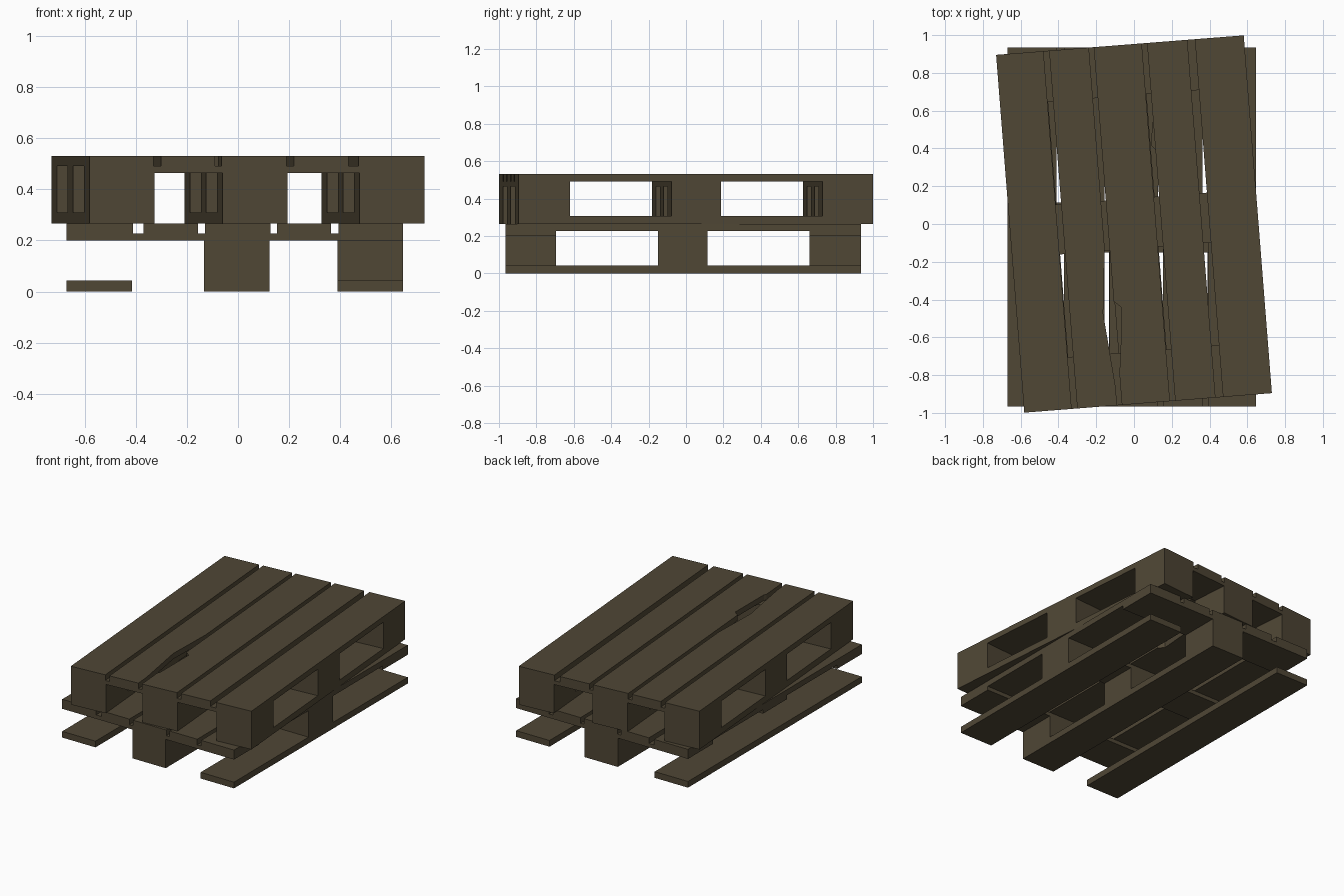
import bpy, bmesh, math
from mathutils import Matrix

if "Cube" in bpy.data.objects:
    bpy.data.objects.remove(bpy.data.objects["Cube"])

wood = bpy.data.materials.new("weathered_wood")
wood.diffuse_color = (0.080, 0.063, 0.036, 1)
wood.use_nodes = True
wood.node_tree.nodes["Principled BSDF"].inputs["Base Color"].default_value = wood.diffuse_color


def prism(name, pts, z0, z1, place):
    """Extrude a counter-clockwise outline from z0 to z1."""
    bm = bmesh.new()
    face = bm.faces.new([bm.verts.new((x, y, z0)) for x, y in pts])
    ext = bmesh.ops.extrude_face_region(bm, geom=[face])
    top = [v for v in ext["geom"] if isinstance(v, bmesh.types.BMVert)]
    bmesh.ops.translate(bm, verts=top, vec=(0, 0, z1 - z0))
    bmesh.ops.recalc_face_normals(bm, faces=bm.faces)
    me = bpy.data.meshes.new(name)
    bm.to_mesh(me)
    bm.free()
    me.materials.append(wood)
    ob = bpy.data.objects.new(name, me)
    ob.matrix_world = place
    bpy.context.collection.objects.link(ob)


def rect(x0, x1, y0, y1):
    return [(x0, y0), (x1, y0), (x1, y1), (x0, y1)]


W, L = 0.6575, 0.95
COLS = [(-W, -0.4025), (-0.12, 0.135), (0.4025, W)]
ROWS = [(-L, -0.68), (-0.135, 0.13), (0.675, L)]
DECK = [(-W, -0.398), (-0.358, -0.144), (-0.116, 0.139), (0.165, 0.376), (0.406, W)]


def pallet(name, place, missing=()):
    # bottom runners and spacer blocks
    for c, (x0, x1) in enumerate(COLS):
        prism(name + "_runner", rect(x0, x1, -L, L), 0, 0.043, place)
        for r, (y0, y1) in enumerate(ROWS):
            if (c, r) not in missing:
                prism(name + "_block", rect(x0, x1, y0, y1), 0.043, 0.199, place)
    # cross boards
    for y0, y1 in ROWS:
        prism(name + "_cross_board", rect(-W, W, y0, y1), 0.199, 0.226, place)
    # deck boards, two of them with splintered edges
    for i, (x0, x1) in enumerate(DECK):
        pts = rect(x0, x1, -L, L)
        if i == 2:
            pts[2:2] = [(x1, 0.40), (0.104, 0.433), (0.129, 0.742), (x1, 0.76)]
        if i == 3:
            pts += [(x0, 0.85), (0.2, 0.46), (x0, 0.12)]
        prism(name + "_deck_board", pts, 0.226, 0.265, place)


# lower pallet has lost five of its blocks
pallet("lower_pallet", Matrix.Translation((-0.0125, -0.015, 0)),
       {(0, 0), (0, 1), (0, 2), (2, 0), (2, 2)})
# upper pallet is turned round and sits slightly askew
pallet("upper_pallet", Matrix.Translation((0, 0, 0.265))
       @ Matrix.Rotation(math.radians(184.5), 4, 'Z'))
